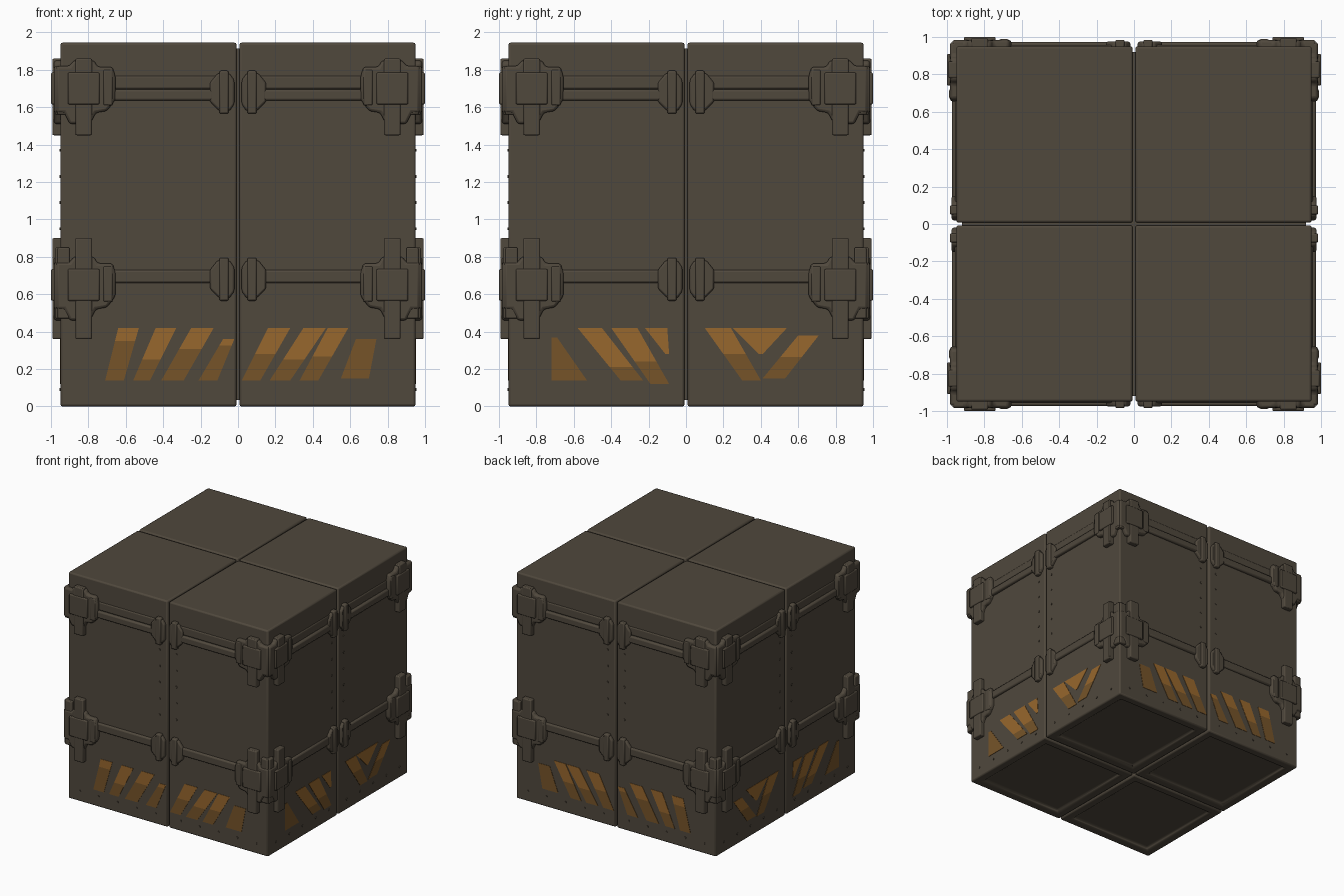
import bpy, bmesh, math

if "Cube" in bpy.data.objects:
    bpy.data.objects.remove(bpy.data.objects["Cube"])


def material(name, rgb):
    m = bpy.data.materials.new(name)
    m.diffuse_color = (*rgb, 1)
    m.use_nodes = True
    m.node_tree.nodes["Principled BSDF"].inputs["Base Color"].default_value = m.diffuse_color
    return m


BROWN = material("dark brown metal", (0.080, 0.065, 0.046))
ORANGE = material("bright orange paint", (0.31, 0.135, 0.026))
WORN = material("worn orange paint", (0.18, 0.088, 0.022))

# Side faces: (u along face, d outward, z) -> world
FRONT = lambda u, d, z: (u, -d, z)
BACK = lambda u, d, z: (u, d, z)
RIGHT = lambda u, d, z: (d, u, z)
LEFT = lambda u, d, z: (-d, u, z)
SIDES = (FRONT, BACK, RIGHT, LEFT)


def prism(bm, side, pts, d0, d1):
    """Outline in (u, z) extruded outward from depth d0 to d1."""
    lo = [bm.verts.new(side(u, d0, z)) for u, z in pts]
    hi = [bm.verts.new(side(u, d1, z)) for u, z in pts]
    bm.faces.new(lo)
    bm.faces.new(hi)
    n = len(pts)
    for i in range(n):
        j = (i + 1) % n
        bm.faces.new((lo[i], lo[j], hi[j], hi[i]))


def rect(u0, u1, z0, z1):
    return [(u0, z0), (u1, z0), (u1, z1), (u0, z1)]


def finish(bm, name, mat, bevel=0.0, segments=2):
    bmesh.ops.recalc_face_normals(bm, faces=bm.faces[:])
    me = bpy.data.meshes.new(name)
    bm.to_mesh(me)
    bm.free()
    me.materials.append(mat)
    ob = bpy.data.objects.new(name, me)
    bpy.context.collection.objects.link(ob)
    if bevel:
        b = ob.modifiers.new("bevel", 'BEVEL')
        b.width, b.segments, b.limit_method = bevel, segments, 'ANGLE'
        bpy.context.view_layer.objects.active = ob
        ob.select_set(True)
        bpy.ops.object.shade_smooth_by_angle(angle=math.radians(40))
        ob.select_set(False)
    return ob


# Four quarter blocks with seams between them and recessed undersides
bm = bmesh.new()
for sx in (-1, 1):
    for sy in (-1, 1):
        side = lambda u, d, z: (sx * u, sy * d, z)
        prism(bm, side, rect(0.007, 0.95, 0, 1.945), 0.007, 0.95)
bmesh.ops.recalc_face_normals(bm, faces=bm.faces[:])
under = [f for f in bm.faces if f.normal.z < -0.9]
bmesh.ops.inset_individual(bm, faces=under, thickness=0.10)
bmesh.ops.inset_individual(bm, faces=under, thickness=0.02, depth=-0.02)
finish(bm, "crate_blocks", BROWN, 0.016)

# Core closing the seams
bm = bmesh.new()
prism(bm, FRONT, rect(-0.92, 0.92, 0.035, 1.915), -0.92, 0.92)
finish(bm, "crate_core", BROWN)

# Corner brackets: cross-shaped plate, strap and knobs around each corner
ROWS = ((1.70, 0.16, -0.25), (0.65, 0.25, -0.29))
plates, straps, rails, clamps = (bmesh.new() for _ in range(4))
for side in SIDES:
    for s in (-1, 1):
        for zc, up, dn in ROWS:
            m = lambda pts: [(s * u, zc + z) for u, z in pts]
            plate = [(0.655, -0.06), (0.70, -0.12), (0.76, -0.13), (0.79, -0.19),
                     (0.90, -0.19), (0.93, -0.13), (0.972, -0.13), (0.972, 0.12),
                     (0.90, 0.12), (0.88, 0.15), (0.77, 0.15), (0.75, 0.115),
                     (0.67, 0.115), (0.655, 0.06)]
            prism(plates, side, m(plate), 0.93, 0.984)
            prism(straps, side, m(rect(0.78, 0.87, dn, up)), 0.94, 0.993)
            prism(straps, side, m(rect(0.74, 0.91, -0.085, 0.085)), 0.94, 1.0)
            prism(straps, side, m(rect(0.90, 0.965, dn + 0.11, up - 0.05)), 0.93, 0.978)
            prism(straps, side, m(rect(0.67, 0.72, -0.09, 0.10)), 0.94, 0.989)
            # Horizontal rails, with a thin backing above the upper ones
            if up < 0.2:
                prism(rails, side, m(rect(0.10, 0.68, -0.065, -0.005)), 0.93, 0.974)
                prism(rails, side, m(rect(0.10, 0.68, -0.005, 0.07)), 0.93, 0.957)
            else:
                prism(rails, side, m(rect(0.10, 0.68, 0.01, 0.08)), 0.93, 0.968)
            # Centre clamps beside the seam
            c = -0.02 if up < 0.2 else 0.03
            m2 = lambda pts: [(s * u, zc + c + z) for u, z in pts]
            prism(clamps, side, m2([(0.02, -0.065), (0.045, -0.10), (0.10, -0.10),
                                    (0.15, -0.05), (0.15, 0.05), (0.11, 0.10),
                                    (0.045, 0.10), (0.02, 0.065)]), 0.93, 0.975)
            prism(clamps, side, m2(rect(0.05, 0.10, -0.115, 0.115)), 0.94, 0.985)
finish(plates, "corner_bracket_plates", BROWN, 0.014)
finish(straps, "corner_bracket_straps", BROWN, 0.008)
finish(rails, "side_rails", BROWN, 0.012)
finish(clamps, "centre_clamps", BROWN, 0.010)

# Small rivets along the seams and the foot
bm = bmesh.new()
spots = [(0.08, 0.95 + 0.14 * i) for i in range(5)]
spots += [(0.12 + 0.18 * i, 0.09) for i in range(5)]
for side in SIDES:
    for s in (-1, 1):
        for u, z in spots:
            ring = [(s * u + 0.009 * math.cos(a * math.pi / 3),
                     z + 0.009 * math.sin(a * math.pi / 3)) for a in range(6)]
            prism(bm, side, ring, 0.94, 0.955)
finish(bm, "rivets", BROWN)

# Painted warning stripes: bottom u pair, top u pair, z range, share that is worn
LONG = [(-0.71, -0.61, -0.64, -0.53, 0.14, 0.42, 0.75),
        (-0.56, -0.47, -0.44, -0.33, 0.14, 0.42, 0.40),
        (-0.41, -0.29, -0.25, -0.13, 0.14, 0.42, 0.60),
        (-0.21, -0.11, -0.08, -0.02, 0.14, 0.36, 0.85),
        (0.02, 0.12, 0.16, 0.28, 0.14, 0.42, 0.50),
        (0.17, 0.28, 0.35, 0.47, 0.14, 0.42, 0.40),
        (0.33, 0.43, 0.48, 0.59, 0.14, 0.42, 0.45),
        (0.55, 0.70, 0.63, 0.74, 0.15, 0.36, 1.0)]
CROSS = [(-0.72, -0.53, -0.72, -0.69, 0.14, 0.37, 1.0),
         (-0.35, -0.23, -0.58, -0.45, 0.14, 0.42, 0.25),
         (-0.19, -0.09, -0.40, -0.26, 0.12, 0.42, 0.40),
         (-0.11, -0.09, -0.22, -0.10, 0.28, 0.42, 0.0),
         (0.30, 0.40, 0.10, 0.24, 0.14, 0.42, 0.50),
         (0.39, 0.41, 0.25, 0.54, 0.28, 0.42, 0.0),
         (0.41, 0.53, 0.60, 0.71, 0.15, 0.38, 0.50)]
bright, worn = bmesh.new(), bmesh.new()
for sides, stripes in (((FRONT, BACK), LONG), ((RIGHT, LEFT), CROSS)):
    for side in sides:
        for b0, b1, t0, t1, z0, z1, k in stripes:
            zm, m0, m1 = z0 + k * (z1 - z0), b0 + k * (t0 - b0), b1 + k * (t1 - b1)
            if k > 0:
                prism(worn, side, [(b0, z0), (b1, z0), (m1, zm), (m0, zm)], 0.948, 0.953)
            if k < 1:
                prism(bright, side, [(m0, zm), (m1, zm), (t1, z1), (t0, z1)], 0.948, 0.953)
finish(bright, "bright_warning_stripes", ORANGE)
finish(worn, "worn_warning_stripes", WORN)
